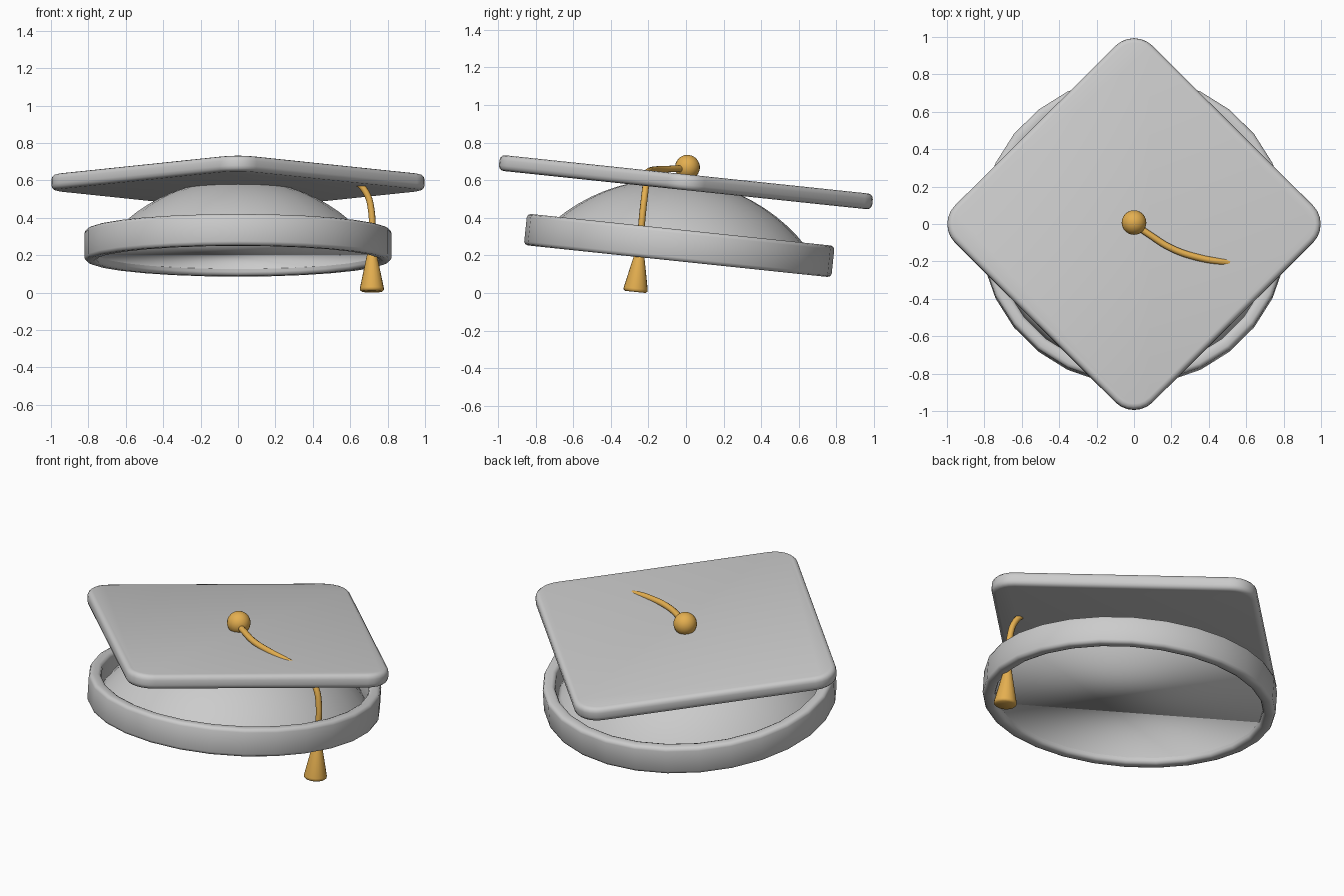
import bpy, bmesh, math
from mathutils import Matrix

if "Cube" in bpy.data.objects:
    bpy.data.objects.remove(bpy.data.objects["Cube"])

# Whole cap is tilted about the board centre (front edge raised)
TILT = Matrix.Translation((0, 0, 0.595)) @ Matrix.Rotation(math.radians(-6), 4, 'X')

gold = bpy.data.materials.new("gold")
gold.diffuse_color = (0.78, 0.43, 0.08, 1)
gold.use_nodes = True
gold.node_tree.nodes["Principled BSDF"].inputs["Base Color"].default_value = gold.diffuse_color


def finish(bm, name, mat=None, angle=50):
    bmesh.ops.recalc_face_normals(bm, faces=bm.faces)
    me = bpy.data.meshes.new(name)
    bm.to_mesh(me)
    bm.free()
    ob = bpy.data.objects.new(name, me)
    bpy.context.collection.objects.link(ob)
    if mat:
        me.materials.append(mat)
    me.transform(TILT)
    bpy.ops.object.select_all(action='DESELECT')
    ob.select_set(True)
    bpy.context.view_layer.objects.active = ob
    bpy.ops.object.shade_smooth_by_angle(angle=math.radians(angle))
    return ob


def lathe(name, profile, sides, closed=False, mat=None, centre=(0, 0), angle=50):
    """Revolve (radius, z) points around a vertical axis."""
    bm = bmesh.new()
    vs = [bm.verts.new((r, 0, z)) for r, z in profile]
    pairs = list(zip(vs, vs[1:])) + ([(vs[-1], vs[0])] if closed else [])
    es = [bm.edges.new(p) for p in pairs]
    bmesh.ops.spin(bm, geom=vs + es, cent=(0, 0, 0), axis=(0, 0, 1),
                   angle=2 * math.pi, steps=sides, use_merge=True)
    bmesh.ops.remove_doubles(bm, verts=bm.verts, dist=1e-4)
    # close any open rim with a single flat face
    rim = [e for e in bm.edges if e.is_boundary]
    if rim:
        bmesh.ops.holes_fill(bm, edges=rim, sides=0)
    bmesh.ops.translate(bm, verts=bm.verts, vec=(centre[0], centre[1], 0))
    return finish(bm, name, mat, angle)


# Mortar board: rounded diamond with softened edges
bm = bmesh.new()
R, REACH, HALF, DROP = 0.14, 1.056, 0.042, -0.006
c = REACH - R * math.sqrt(2)
ring = []
for k in range(4):
    a = k * math.pi / 2
    for i in range(7):
        t = a + math.radians(-45 + 15 * i)
        ring.append(bm.verts.new((c * math.cos(a) + R * math.cos(t),
                                  c * math.sin(a) + R * math.sin(t), DROP - HALF)))
base = bm.faces.new(ring)
ext = bmesh.ops.extrude_face_region(bm, geom=[base], use_keep_orig=True)
bmesh.ops.translate(bm, vec=(0, 0, 2 * HALF),
                    verts=[v for v in ext["geom"] if isinstance(v, bmesh.types.BMVert)])
bmesh.ops.recalc_face_normals(bm, faces=bm.faces)
rims = [e for e in bm.edges if abs(e.verts[0].co.z - e.verts[1].co.z) < 1e-5]
bmesh.ops.bevel(bm, geom=rims, offset=0.028, segments=3, profile=0.5, affect='EDGES')
finish(bm, "board")

# Head band: ring with rounded rims
top, bot, ro, ri, b = -0.26, -0.428, 0.822, 0.752, 0.02
lathe("head_band", [(ro, bot + b), (ro, top - b), (ro - 0.006, top - 0.006), (ro - b, top),
                    (ri + b, top), (ri + 0.006, top - 0.006), (ri, top - b),
                    (ri, bot + b), (ri + 0.006, bot + 0.006), (ri + b, bot),
                    (ro - b, bot), (ro - 0.006, bot + 0.006)], 28, closed=True)

# Crown: shallow dome with a flat closed underside inside the band
SR, SZ = 0.935, -0.93
dome = []
for i in range(13):
    t = math.asin(0.765 / SR) * (1 - i / 12)
    dome.append((SR * math.sin(t), SZ + SR * math.cos(t)))
lathe("crown", dome, 28, angle=180)

# Button on top
bm = bmesh.new()
bmesh.ops.create_uvsphere(bm, u_segments=24, v_segments=14, radius=0.066,
                          matrix=Matrix.Translation((0, 0, 0.074)))
finish(bm, "button", gold)

# Cord: runs over the board, through it and down to the tassel
path = [(0, 0, 0.66), (0.08, -0.055, 0.66), (0.2, -0.13, 0.658), (0.35, -0.181, 0.653),
        (0.5, -0.205, 0.638), (0.62, -0.21, 0.6), (0.685, -0.218, 0.535),
        (0.714, -0.23, 0.43), (0.716, -0.24, 0.32), (0.716, -0.255, 0.17)]
cu = bpy.data.curves.new("cord", 'CURVE')
cu.dimensions = '3D'
cu.bevel_depth = 0.018
cu.bevel_resolution = 3
cu.resolution_u = 6
cu.use_fill_caps = True
sp = cu.splines.new('BEZIER')
sp.bezier_points.add(len(path) - 1)
for p, co in zip(sp.bezier_points, path):
    p.co = co
    p.handle_left_type = p.handle_right_type = 'AUTO'
cu.materials.append(gold)
bpy.context.collection.objects.link(bpy.data.objects.new("cord", cu))

# Tassel: flared cone with a softened hem
lathe("tassel", [(0, -0.375), (0.016, -0.378), (0.022, -0.395), (0.064, -0.595),
                 (0.064, -0.606), (0.055, -0.614), (0, -0.614)],
      20, mat=gold, centre=(0.716, -0.206))
